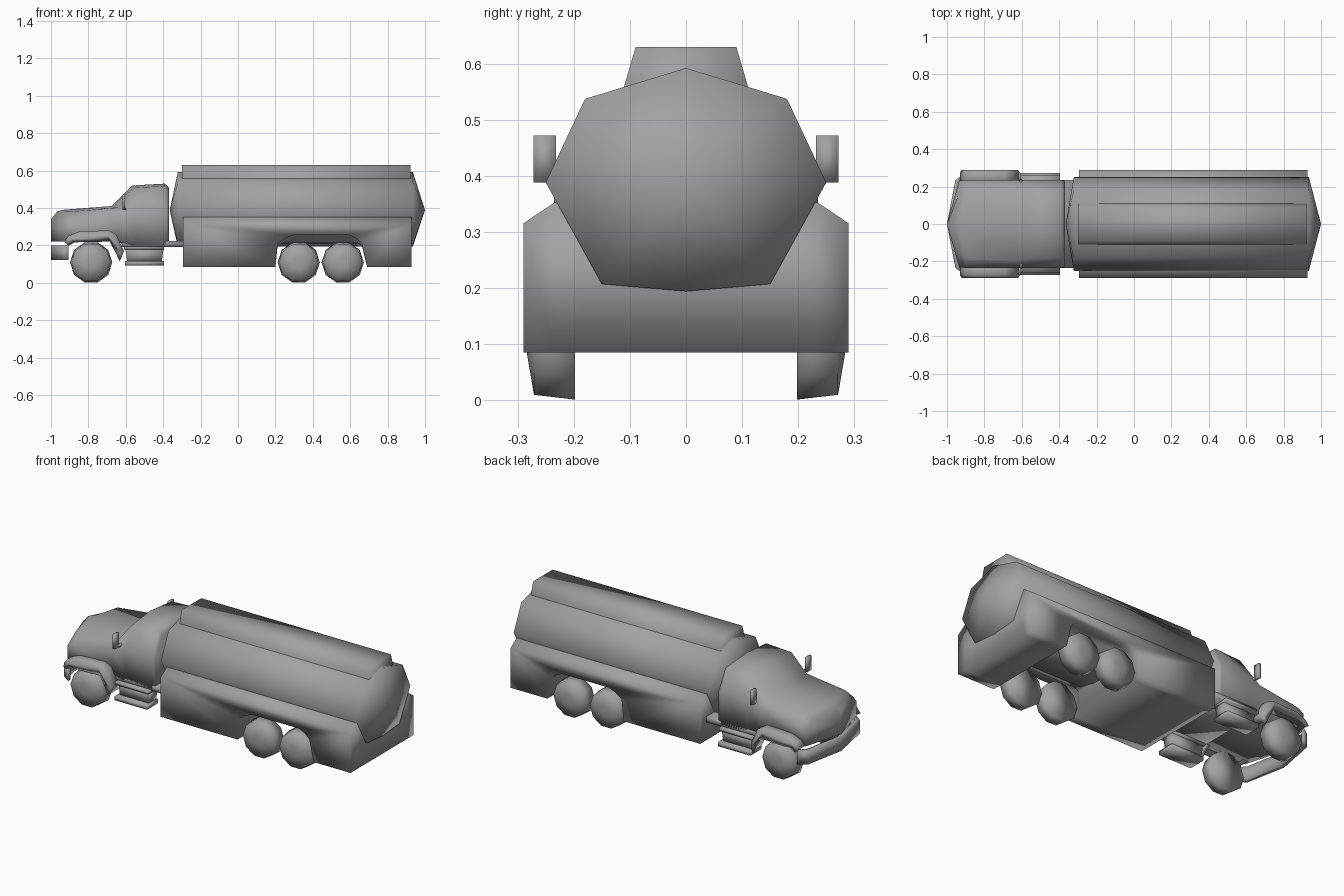
import bpy, bmesh, math

if "Cube" in bpy.data.objects:
    bpy.data.objects.remove(bpy.data.objects["Cube"])

# Mid-grey paint shared by every part
PAINT = bpy.data.materials.new("grey_paint")
PAINT.diffuse_color = (0.36, 0.36, 0.36, 1)
PAINT.use_nodes = True
PAINT.node_tree.nodes["Principled BSDF"].inputs["Base Color"].default_value = PAINT.diffuse_color


def loft(name, rings, angle=180, cap_start=True):
    """Skin a list of equal-length rings and close the ends."""
    bm = bmesh.new()
    vs = [[bm.verts.new(p) for p in r] for r in rings]
    n = len(rings[0])
    for a, b in zip(vs, vs[1:]):
        for i in range(n):
            j = (i + 1) % n
            bm.faces.new((a[i], a[j], b[j], b[i]))
    if cap_start:
        bm.faces.new(vs[0])
    bm.faces.new(vs[-1])
    bmesh.ops.remove_doubles(bm, verts=bm.verts, dist=1e-5)
    bmesh.ops.recalc_face_normals(bm, faces=bm.faces)
    me = bpy.data.meshes.new(name)
    bm.to_mesh(me)
    bm.free()
    me.materials.append(PAINT)
    ob = bpy.data.objects.new(name, me)
    bpy.context.collection.objects.link(ob)
    bpy.ops.object.select_all(action='DESELECT')
    ob.select_set(True)
    bpy.context.view_layer.objects.active = ob
    bpy.ops.object.shade_smooth_by_angle(angle=math.radians(angle))
    return ob


def mirror_y(ob):
    m = ob.modifiers.new("mirror", 'MIRROR')
    m.use_axis = (False, True, False)
    return ob


def side_extrude(name, prof, y0, y1):
    """Extrude an (x, z) profile between two y values."""
    return loft(name, [[(x, y, z) for x, z in prof] for y in (y0, y1)])


def box(name, x0, x1, y0, y1, z0, z1):
    return side_extrude(name, [(x0, z0), (x1, z0), (x1, z1), (x0, z1)], y0, y1)


# Tank barrel with shallow pointed ends
half = [(0.18, 0.537), (0.25, 0.388), (0.15, 0.207)]
section = [(0, 0.592)] + half + [(0, 0.194)] + [(-y, z) for y, z in reversed(half)]
loft("tank", [[(x, y * s, 0.388 + (z - 0.388) * s) for y, z in section]
              for x, s in ((-0.365, 0), (-0.322, 1), (0.935, 1), (1.0, 0))])

# Raised walkway along the tank top
walk = [(-0.125, 0.525), (-0.11, 0.56), (-0.09, 0.629),
        (0.09, 0.629), (0.11, 0.56), (0.125, 0.525)]
loft("top_walkway", [[(x, y, z) for y, z in walk] for x in (-0.3, 0.922)])

# Side skirt body: chamfered top edges, wheel wells lower towards the middle
well_x = [0.2, 0.212, 0.25, 0.293, 0.595, 0.635, 0.662, 0.69]
outer_z = [0.085, 0.21, 0.236, 0.255, 0.255, 0.236, 0.21, 0.085]
inner_z = [0.085, 0.2, 0.215, 0.215, 0.215, 0.215, 0.2, 0.085]
skirt = []
for y, top, wz in ((0.29, 0.315, outer_z), (0.235, 0.352, outer_z),
                   (0.19, 0.352, outer_z), (0.185, 0.352, inner_z)):
    prof = [(-0.295, 0.085)] + list(zip(well_x, wz)) + [
        (0.928, 0.085), (0.928, top), (-0.295, top)]
    skirt.append((y, prof))
skirt += [(-y, p) for y, p in reversed(skirt)]
loft("skirt_body", [[(x, y, z) for x, z in p] for y, p in skirt])

# Wheels: ten-sided, slightly domed on the outside
for name, wx in (("front_wheel", -0.785), ("middle_wheel", 0.325), ("rear_wheel", 0.56)):
    mirror_y(loft(name, [[(wx + r * math.cos(k * math.pi / 5), y,
                           0.1085 + r * math.sin(k * math.pi / 5)) for k in range(10)]
                         for y, r in ((0.198, 0.113), (0.271, 0.104), (0.283, 0.03))]))

# Cab and bonnet: x centre, x edge, bottom, shoulder, top edge, top, half widths
cab = [(-1.0, -1.0, 0.22, 0.29, 0.335, 0.34, 0, 0),
       (-0.965, -0.935, 0.22, 0.31, 0.355, 0.382, 0.232, 0.165),
       (-0.935, -0.9, 0.22, 0.33, 0.38, 0.39, 0.235, 0.18),
       (-0.675, -0.64, 0.22, 0.37, 0.402, 0.41, 0.235, 0.195),
       (-0.565, -0.555, 0.2, 0.39, 0.508, 0.52, 0.235, 0.18),
       (-0.39, -0.39, 0.2, 0.39, 0.517, 0.53, 0.235, 0.18),
       (-0.37, -0.37, 0.2, 0.385, 0.495, 0.508, 0.23, 0.17)]
rings = []
for xc, xe, zb, zs, ze, zt, w, wt in cab:
    side = [(xe, w, zb), (xe, w, zs), (xe, wt, ze)]
    rings.append([(xc, 0, zb)] + side + [(xc, 0, zt)]
                 + [(x, -y, z) for x, y, z in reversed(side)])
loft("cab", rings, cap_start=False)

# Front bumper wrapping the nose
edge = [(-0.955, 0.235), (-0.905, 0.27), (-0.905, 0.25), (-0.935, 0.215)]
plan = [(-1.0, 0)] + edge + [(-0.975, 0)] + [(x, -y) for x, y in reversed(edge)]
loft("front_bumper", [[(x, y, z) for x, y in plan] for z in (0.122, 0.2)])

# Front fenders arching over the front wheels, slightly tapered outwards
arch = [(-0.93, 0.222), (-0.905, 0.252), (-0.85, 0.274), (-0.69, 0.28), (-0.65, 0.258),
        (-0.61, 0.17), (-0.625, 0.128), (-0.645, 0.17), (-0.68, 0.232), (-0.88, 0.228),
        (-0.912, 0.21)]
mirror_y(loft("front_fender",
              [[(-0.78 + (x + 0.78) * s, y, z - d) for x, z in arch]
               for y, s, d in ((0.2, 1, 0), (0.272, 1, 0), (0.29, 0.94, 0.012))]))

# Chassis plate below the cab
box("chassis_plate", -0.62, -0.28, -0.235, 0.235, 0.19, 0.222)

# Side steps: upper tread, tapered hanger, lower tread
mirror_y(box("upper_step", -0.61, -0.395, 0.16, 0.262, 0.178, 0.195))
mirror_y(side_extrude("step_hanger", [(-0.602, 0.18), (-0.592, 0.11),
                                      (-0.408, 0.11), (-0.398, 0.18)], 0.17, 0.24))
mirror_y(box("lower_step", -0.605, -0.395, 0.17, 0.272, 0.092, 0.115))

# Door mirrors on short arms
mirror_y(box("door_mirror", -0.617, -0.603, 0.232, 0.272, 0.388, 0.472))
mirror_y(box("mirror_arm", -0.612, -0.598, 0.19, 0.24, 0.388, 0.4))
